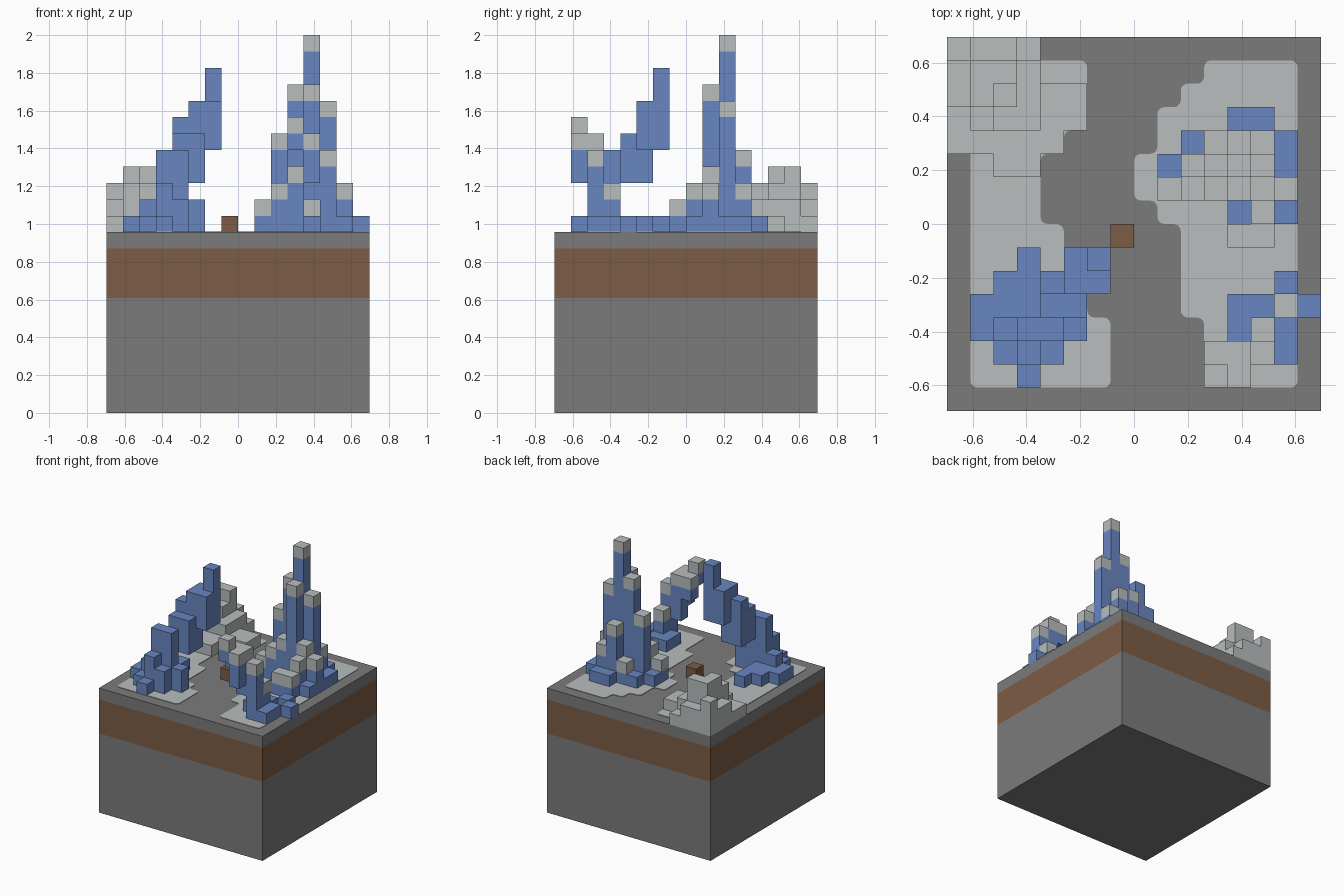
import bpy, bmesh
from mathutils import Vector

U = 2 / 23          # edge of one block
HALF = 8            # half the base width, in blocks
GROUND = 11         # base height, in blocks

if "Cube" in bpy.data.objects:
    bpy.data.objects.remove(bpy.data.objects["Cube"])


def material(name, rgb):
    lin = [((c / 255 + 0.055) / 1.055) ** 2.4 for c in rgb] + [1]
    mat = bpy.data.materials.new(name)
    mat.use_nodes = True
    mat.diffuse_color = lin
    mat.node_tree.nodes["Principled BSDF"].inputs["Base Color"].default_value = lin
    return mat


stone = material("dark_stone", (123, 123, 123))
soil = material("brown_soil", (125, 92, 69))
pale = material("pale_stone", (184, 189, 189))
blue = material("blue_crystal", (104, 134, 192))


def finish(name, bm, mats):
    bmesh.ops.recalc_face_normals(bm, faces=bm.faces)
    mesh = bpy.data.meshes.new(name)
    bm.to_mesh(mesh)
    bm.free()
    for m in mats:
        mesh.materials.append(m)
    obj = bpy.data.objects.new(name, mesh)
    bpy.context.collection.objects.link(obj)
    return obj


def point(i, k, h):
    return Vector((i - HALF, k - HALF, h + GROUND)) * U


def add_block(bm, i, k, low, high, mat):
    """Box one block wide, from low to high above the ground."""
    made = bmesh.ops.create_cube(bm, size=1)["verts"]
    for v in made:
        v.co = point(i + 0.5 + v.co.x, k + 0.5 + v.co.y, high if v.co.z > 0 else low)
    for f in {f for v in made for f in v.link_faces}:
        f.material_index = mat


def block_cluster(name, left, back, rows, body, cap, raised={}):
    """Rows run back to front; each sign is a column height in base 16."""
    bm = bmesh.new()
    for r, row in enumerate(rows.split()):
        for c, sign in enumerate(row):
            if sign == ".":
                continue
            i, k, top = left + c, back - r, int(sign, 16)
            low = raised.get((i, k), 0)
            capped = body != cap and top > 1
            add_block(bm, i, k, low, top - capped, 0)
            if capped:
                add_block(bm, i, k, top - 1, top, 1)
    return finish(name, bm, [body, cap])


def ground_patch(name, spans):
    """Thin rounded plate; spans list (row count, first column, end column) from the front."""
    bm = bmesh.new()
    k = 1
    for count, first, end in spans:
        for k in range(k, k + count):
            for i in range(first, end):
                bm.faces.new([bm.verts.new(point(i + a, k + b, 0))
                              for a, b in ((0, 0), (1, 0), (1, 1), (0, 1))])
        k += 1
    bmesh.ops.remove_doubles(bm, verts=bm.verts, dist=U / 10)
    bmesh.ops.dissolve_limit(bm, angle_limit=0.05, verts=bm.verts, edges=bm.edges)
    bmesh.ops.bevel(bm, geom=list(bm.verts), offset=U * 0.3, segments=3,
                    profile=0.5, affect="VERTICES")
    plate = bmesh.ops.extrude_face_region(bm, geom=list(bm.faces))["geom"]
    for v in plate:
        if isinstance(v, bmesh.types.BMVert):
            v.co.z += 0.004
    return finish(name, bm, [pale])


# Layered base: stone, soil band, stone slab
bm = bmesh.new()
bmesh.ops.create_cube(bm, size=1)
for v in bm.verts:
    v.co = Vector((v.co.x * 16, v.co.y * 16, (v.co.z + 0.5) * GROUND)) * U
for level in (7, 10):
    bmesh.ops.bisect_plane(bm, geom=bm.verts[:] + bm.edges[:] + bm.faces[:],
                           plane_co=(0, 0, level * U), plane_no=(0, 0, 1))
for f in bm.faces:
    f.material_index = int(7 < f.calc_center_median().z / U < 10)
finish("layered_base", bm, [stone, soil])

# Pale patches on the ground
ground_patch("left_ground_patch", [(3, 1, 7), (1, 1, 6), (3, 1, 5), (3, 1, 4),
                                    (1, 1, 5), (3, 1, 6)])
ground_patch("right_ground_patch", [(3, 11, 15), (4, 10, 15), (1, 9, 15), (2, 8, 15),
                                     (2, 9, 15), (1, 10, 15), (1, 11, 15)])

# Low rock pile in the back corner
block_cluster("rock_pile", 0, 15, "3221.. 2442.. 243211 132211 11111. ..11..", pale, pale)

# Leaning blue arm that overhangs the middle
block_cluster("leaning_crystal", 1, 6, "..1.8a .11788 11166. 12552. .132.. ..1...",
              blue, blue,
              {(6, 6): 5, (6, 5): 5, (5, 6): 5, (5, 5): 3, (4, 5): 3, (4, 4): 3, (5, 4): 3})

# Tall capped spire
block_cluster("capped_spire", 9, 12, "...11. .12531 169c81 234943 ...131 ...22.", blue, pale)

# Short capped arm reaching over the front corner
block_cluster("capped_arm", 11, 5, "...1. .11.1 .131. 6651. 76...", blue, pale,
              {(11, 1): 5, (12, 1): 3, (11, 2): 4, (12, 2): 2})

# Single brown block in the middle
block_cluster("centre_block", 7, 7, "1", soil, soil)
